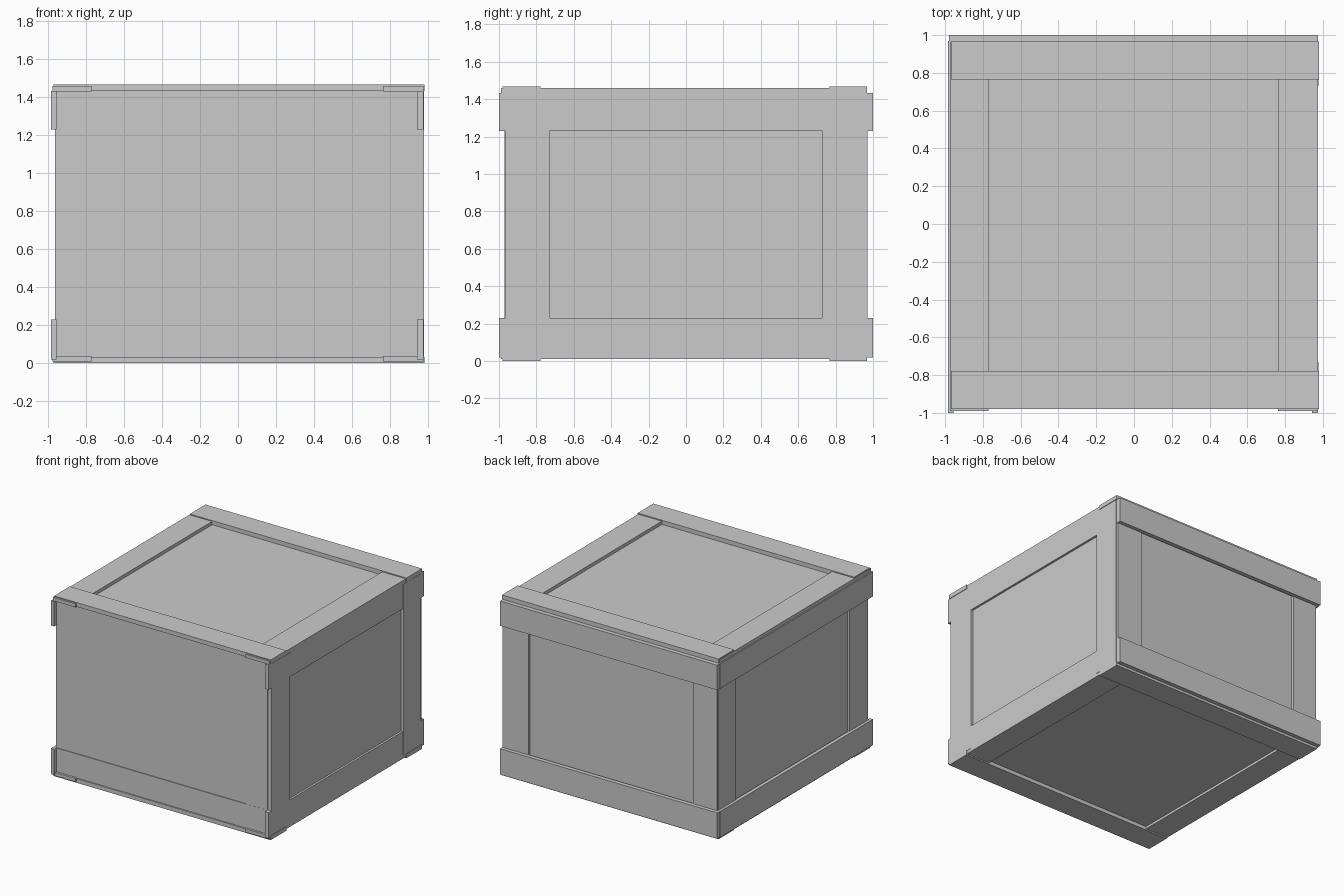
import bpy

if "Cube" in bpy.data.objects:
    bpy.data.objects.remove(bpy.data.objects["Cube"])


def board(name, x, y, z):
    """Axis-aligned board from (min, max) extents."""
    bpy.ops.mesh.primitive_cube_add(
        size=1, location=[(a + b) / 2 for a, b in (x, y, z)])
    ob = bpy.context.object
    ob.name = name
    ob.data.name = name
    ob.scale = [b - a for a, b in (x, y, z)]
    bpy.ops.object.transform_apply(location=False, rotation=False, scale=True)
    return ob


# Inner box: its faces are the recessed panels
board("crate_panels", (-0.945, 0.958), (-0.965, 0.95), (0.03, 1.432))

# Horizontal rails around the bottom and the top of the walls
for level, z in (("lower", (0.02, 0.23)), ("upper", (1.23, 1.432))):
    board(f"left_{level}_rail", (-0.985, -0.955), (-1.0, 0.97), z)
    board(f"right_{level}_rail", (0.942, 0.975), (-1.0, 0.965), z)
    board(f"front_{level}_rail", (-0.958, 0.945), (-0.971, -0.94), z)
    board(f"back_{level}_rail", (-0.98, 0.975), (0.965, 1.0), z)

# Vertical corner stiles
upright = (0.035, 1.43)
for side, y in (("front", (-0.964, -0.73)), ("back", (0.73, 0.957))):
    board(f"left_wall_{side}_stile", (-0.962, -0.93), y, upright)
    board(f"right_wall_{side}_stile", (0.945, 0.978), y, upright)
for side, x in (("left", (-0.96, -0.74)), ("right", (0.74, 0.972))):
    board(f"back_wall_{side}_stile", x, (0.94, 0.97), upright)
board("front_wall_left_stile", (-0.96, -0.77), (-0.966, -0.94), upright)
board("front_wall_right_stile", (0.752, 0.945), (-0.97, -0.94), (0.23, 1.23))

# Lid and base frames: side boards with cross boards standing slightly proud
for part, z_side, z_cross in (("lid", (1.43, 1.459), (1.433, 1.467)),
                              ("base", (0.01, 0.037), (0.0, 0.034))):
    for side, x in (("left", (-0.975, -0.77)), ("right", (0.762, 0.975))):
        board(f"{part}_{side}_board", x, (-0.989, 0.962), z_side)
    for side, y in (("front", (-0.98, -0.778)), ("back", (0.766, 0.967))):
        board(f"{part}_{side}_board", (-0.97, 0.98), y, z_cross)
